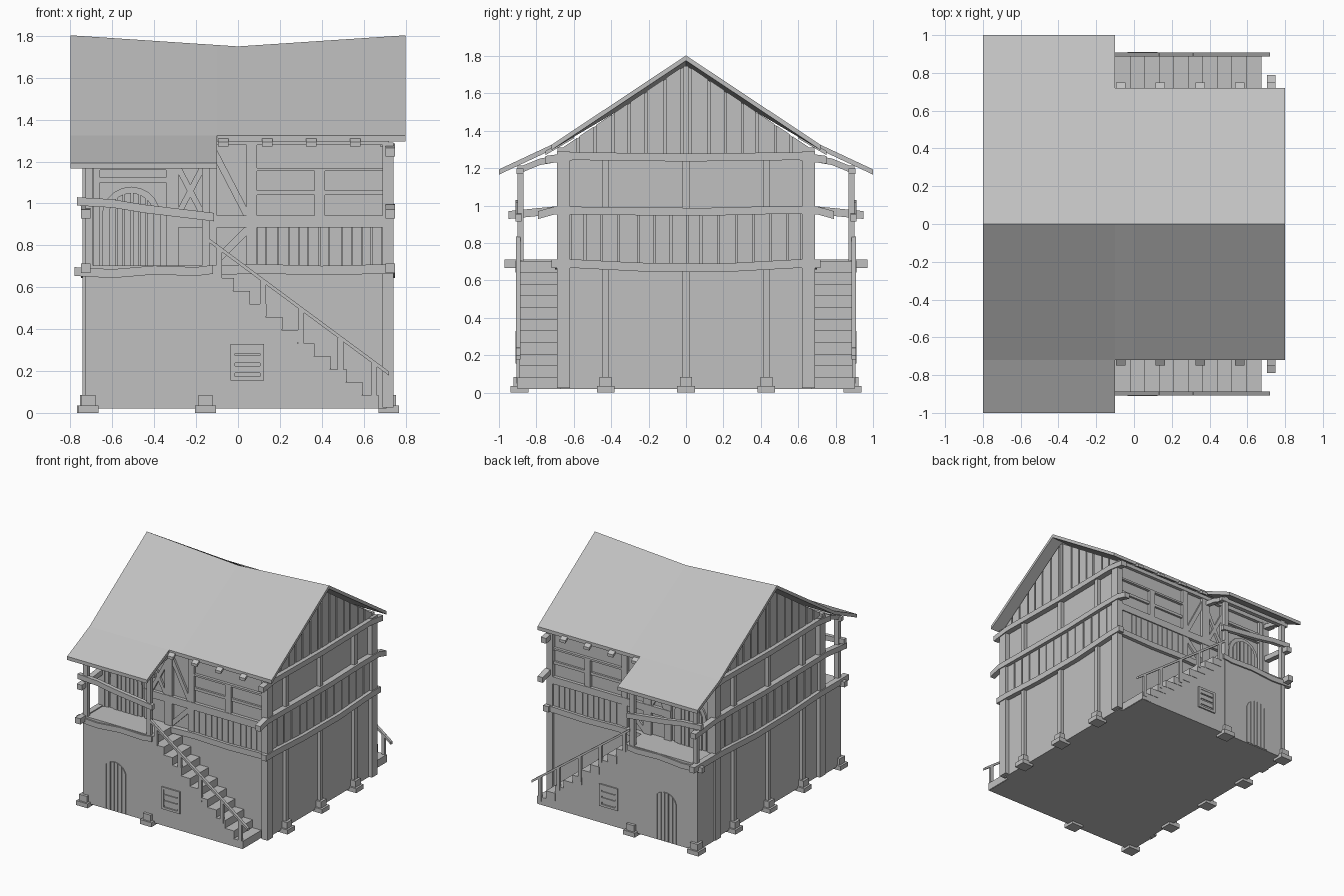
import bpy, bmesh, math, random

if "Cube" in bpy.data.objects:
    bpy.data.objects.remove(bpy.data.objects["Cube"])
random.seed(4)

# The whole model is one plain grey
GREY = bpy.data.materials.new("plain grey")
GREY.diffuse_color = (0.53, 0.53, 0.53, 1)
GREY.use_nodes = True
GREY.node_tree.nodes["Principled BSDF"].inputs["Base Color"].default_value = GREY.diffuse_color

# Each solid is (axis, 2D outline, start, end); outline is yz, xz or xy
def part(name, solids, mirror=""):
    bm = bmesh.new()
    for axis, pts, a, b in solids:
        def pos(p, t):
            return {"x": (t, p[0], p[1]), "y": (p[0], t, p[1]), "z": (p[0], p[1], t)}[axis]
        v0 = [bm.verts.new(pos(p, a)) for p in pts]
        v1 = [bm.verts.new(pos(p, b)) for p in pts]
        bm.faces.new(v0)
        bm.faces.new(v1[::-1])
        n = len(pts)
        for i in range(n):
            bm.faces.new((v0[i], v1[i], v1[(i + 1) % n], v0[(i + 1) % n]))
    bmesh.ops.recalc_face_normals(bm, faces=bm.faces)
    me = bpy.data.meshes.new(name)
    bm.to_mesh(me)
    bm.free()
    me.materials.append(GREY)
    ob = bpy.data.objects.new(name, me)
    bpy.context.collection.objects.link(ob)
    if mirror:
        mod = ob.modifiers.new("mirror", "MIRROR")
        mod.use_axis = ("x" in mirror, "y" in mirror, False)
        mod.use_mirror_merge = False
    return ob

def rect(a0, a1, b0, b1):
    return [(a0, b0), (a1, b0), (a1, b1), (a0, b1)]

def box(x0, x1, y0, y1, z0, z1):
    return ("y", rect(x0, x1, z0, z1), y0, y1)

def strip(pts, w):      # bent beam outline, w high
    return [(a, b - w / 2) for a, b in pts] + [(a, b + w / 2) for a, b in pts[::-1]]

def arch(c, r, z0, spring, n=10):
    return [(c + r, z0)] + [(c + r * math.cos(math.pi * i / n), spring + r * math.sin(math.pi * i / n))
                            for i in range(n + 1)] + [(c - r, z0)]

def planks(a0, a1, n, gap):     # uneven plank spans
    e = [a0 + (a1 - a0) * (i + (random.uniform(-.15, .15) if 0 < i < n else 0)) / n for i in range(n + 1)]
    return [(e[i] + gap / 2, e[i + 1] - gap / 2) for i in range(n)]

def arch_planks(c, r, z0, spring, n, ya, yb):
    top = lambda x: spring + math.sqrt(max(r * r - (x - c) ** 2, 0))
    out = []
    for a, b in planks(c - r, c + r, n, 0.008):
        out.append(("y", [(a, z0), (b, z0), (b, top(b)), ((a + b) / 2, top((a + b) / 2)), (a, top(a))], ya, yb))
    return out

# ---- Walls ----
part("ground_floor_wall", [box(-.71, .71, -.67, .67, .02, .69)])
part("upper_wall", [box(-.705, .705, -.66, .66, .69, 1.3)])
part("porch_base", [box(-.73, -.1, -.9, -.66, .02, .685)], "y")
NS, DX, DZ = 10, .077, .0625
steps = [(-.1 + DX * i, -.1 + DX * (i + 1), .645 - DZ * i) for i in range(NS)]
prof = [(-.1, .02)]
for a, b, z in steps:
    prof += [(a, z - .02), (b, z - .02)]
part("stair_base", [("y", prof + [(.67, .02)], -.9, -.66)], "y")
part("stair_treads", [box(a, b + .004, -.903, -.67, z - .06, z) for a, b, z in steps], "y")

# ---- Stair railing ----
hand = lambda x: .825 - (x + .14) * .74
part("handrail", [("y", strip([(-.14, hand(-.14)), (.72, hand(.72))], .02), -.909, -.886)], "y")
part("balusters", [box(x - .014, x + .014, -.907, -.888, z, hand(x))
                   for x, z in ((-.09, .64), (.12, .5), (.3, .3), (.49, .18), (.65, .05))], "y")

# ---- Stone feet ----
feet = []
for x, y in [(-.715, -.89), (-.155, -.89), (-.72, -.43), (.72, -.43), (-.72, 0), (.72, 0)]:
    feet += [box(x - .05, x + .05, y - .047, y + .047, 0, .035), box(x - .034, x + .034, y - .033, y + .033, .035, .085)]
part("post_feet", feet, "y")

# ---- Gable walls (both ends) ----
S = .674
part("gable_backing", [("x", [(-.67, 1.27), (.67, 1.27), (.67, 1.3), (0, 1.75), (-.67, 1.3)], .68, .7)], "x")
gp = []
for a, b in planks(-.66, -.02, 7, .012) + [(-.014, .014)] + planks(.02, .66, 7, .012):
    gp.append(("x", [(a, 1.27), (b, 1.27), (b, 1.755 - S * abs(b)), (a, 1.755 - S * abs(a))], .69, .718))
part("gable_planks", gp, "x")
part("gable_mid_planks", [box(.7, .722, a, b, .67, .96) for a, b in planks(-.62, .62, 14, .01)], "x")
part("gable_posts", [box(.69, .735, y - .018, y + .018, .06, .68) for y in (-.43, 0, .43)]
     + [box(.69, .735, y - .018, y + .018, .98, 1.27) for y in (-.43, 0, .43)], "x")
part("corner_posts", [box(.69, .742, -.69, -.62, .025, 1.29)], "xy")

# Sagging beams; the left end carries longer ones to the porch posts
for side, s in (("right", 1), ("left", -1)):
    xa, xb = s * .705, s * .75
    e1, e2, e3 = (.72, .79, .75) if s > 0 else (.97, .95, .75)
    part(side + "_floor_beam", [("x", strip([(-e1, .69), (-.6, .69), (-.25, .672), (.2, .668), (.6, .69), (e1, .69)], .046), xa, xb)])
    part(side + "_rail_beam", [("x", strip([(-e2, .95), (-.7, .975), (-.3, .97), (.1, .967), (.5, .977), (.7, .975), (e2, .95)], .042), xa, xb)])
    part(side + "_top_beam", [("x", strip([(-e3, 1.245), (-.6, 1.265), (0, 1.257), (.6, 1.265), (e3, 1.245)], .042), xa, xb)])

# ---- Front and back upper framing ----
YA, YB = -.682, -.65
f = [box(.04, .09, YA, YB, .7, 1.3), box(-.17, -.1, YA, YB, .7, 1.3), box(-.345, -.285, YA, YB, .7, 1.3),
     box(-.74, -.66, YA, YB, .7, 1.3), box(.365, .415, YA, YB, .94, 1.16),
     box(-.345, .7, YA - .004, YB, .885, .942), box(.09, .69, YA, YB, 1.155, 1.17),
     box(.09, .69, YA + .006, YB, 1.04, 1.062), box(-.74, .72, YA - .004, YB, 1.28, 1.31),
     box(-.66, -.345, YA, YB, 1.1, 1.125), box(-.66, -.345, YA, YB, 1.16, 1.18)]
part("wall_framing", f, "y")
diag = lambda p, q, w: ("y", strip([p, q], w), YA + .005, YB)
part("wall_braces", [diag((-.1, 1.22), (.04, .95), .07), diag((-.1, .73), (.04, .87), .05),
                     diag((-.285, .95), (-.17, 1.17), .06), diag((-.285, 1.17), (-.17, .95), .06)], "y")
part("wall_floor_beam", [("y", strip([(-.14, .68), (.1, .688), (.4, .68), (.74, .688)], .045), -.7, -.65)], "y")
part("apron_planks", [box(a, b, -.677, -.65, .7, .89) for a, b in planks(.09, .69, 12, .004)], "y")

# ---- Doors ----
part("upper_door_frame", [("y", arch(-.51, .14, .7, .94), -.675, -.65)], "y")
part("upper_door_planks", arch_planks(-.51, .11, .7, .94, 6, -.683, -.67), "y")
part("lower_door_planks", arch_planks(-.45, .102, .025, .31, 6, -.907, -.885), "y")

# ---- Cellar window ----
part("window_frame", [box(-.035, -.015, -.911, -.88, .155, .33), box(.105, .125, -.911, -.88, .155, .33),
                      box(-.035, .125, -.911, -.88, .155, .173), box(-.035, .125, -.911, -.88, .312, .33)], "y")
part("window_slats", [box(-.015, .105, -.908, -.885, z, z + .035) for z in (.19, .238, .283)], "y")

# ---- Porch ----
part("porch_deck", [box(-.73, -.1, -.9, -.66, .68, .705)], "y")
part("porch_posts", [box(x - .018, x + .018, -.902, -.87, .06, 1.215) for x in (-.71, -.155)], "y")
part("porch_floor_beam", [("y", strip([(-.78, .675), (-.6, .665), (-.4, .682), (-.2, .675), (-.12, .685)], .042), -.912, -.875)], "y")
part("porch_rail", [("y", strip([(-.77, 1.01), (-.6, 1.0), (-.45, .975), (-.3, .957), (-.115, .935)], .04), -.912, -.88)], "y")
part("porch_top_beam", [box(-.75, -.105, -.905, -.87, 1.17, 1.2)], "y")
part("porch_ties", [("x", strip([(-.89, 1.19), (-.78, 1.235), (-.66, 1.255)], .035), x - .018, x + .018)
                    for x in (-.715, -.155)], "y")

# ---- Rafter ends below the eaves ----
part("rafter_ends", [("x", strip([(-.75, 1.282), (-.6, 1.37)], .022), x - .025, x + .025)
                     for x in (-.07, .14, .35, .56)], "y")

# ---- Roof: sagging ridge, shallower porch lean-to ----
bm = bmesh.new()
ridge = lambda x: 1.803 - .053 * (1 - abs(x) / .8)
xs = (-.8, -.1, 0, .8)
top = [bm.verts.new((x, 0, ridge(x))) for x in xs]
for s in (-1, 1):
    eave = [bm.verts.new((x, s * .72, 1.325)) for x in xs]
    low = [bm.verts.new((x, s * 1.0, 1.194)) for x in xs[:2]]
    for q in [(top[i], eave[i], eave[i + 1], top[i + 1]) for i in range(3)] + [(eave[0], low[0], low[1], eave[1])]:
        bm.faces.new(q)
faces = list(bm.faces)
# straight-down thickness keeps the outer surface in place
under = bmesh.ops.extrude_face_region(bm, geom=faces, use_keep_orig=True)["geom"]
for v in under:
    if isinstance(v, bmesh.types.BMVert):
        v.co.z -= .028
bmesh.ops.recalc_face_normals(bm, faces=bm.faces)
me = bpy.data.meshes.new("roof")
bm.to_mesh(me)
bm.free()
me.materials.append(GREY)
bpy.context.collection.objects.link(bpy.data.objects.new("roof", me))
